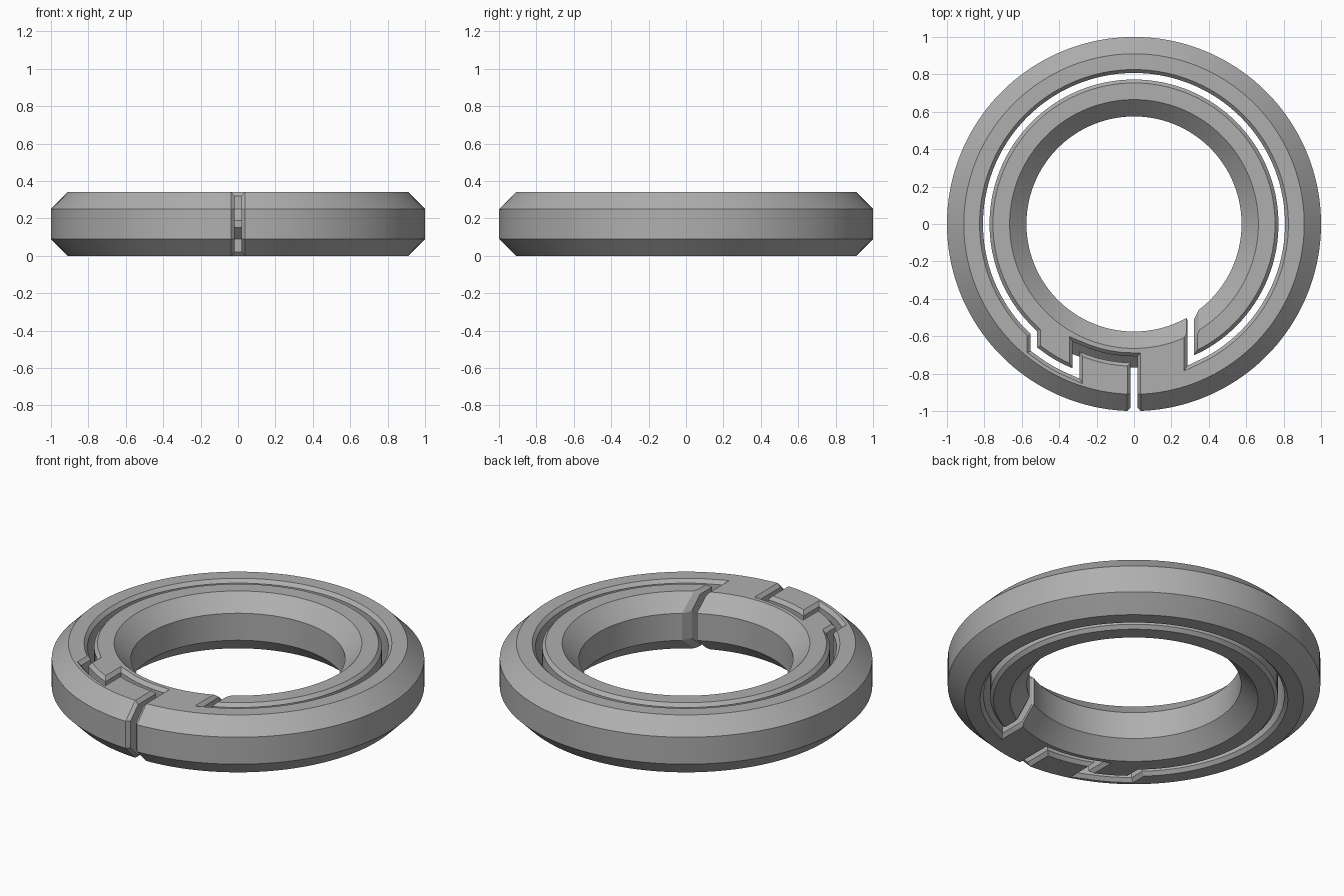
import bpy, bmesh, math
from mathutils import Vector

cube = bpy.data.objects.get("Cube")
if cube:
    bpy.data.objects.remove(cube, do_unlink=True)

HEIGHT, BEVEL = 0.34, 0.09
R_OUT, R_IN = 1.0, 0.575
HALF_GAP = 0.0175
HOOK_X, STEP_X, END_X = -0.31, -0.535, 0.303
R_STEP, R_RING = 0.857, 0.79


def new_object(name, bm):
    bmesh.ops.recalc_face_normals(bm, faces=bm.faces)
    mesh = bpy.data.meshes.new(name)
    bm.to_mesh(mesh)
    bm.free()
    obj = bpy.data.objects.new(name, mesh)
    bpy.context.collection.objects.link(obj)
    return obj


def bevel_depth(z):
    return max(0, BEVEL - z, z - (HEIGHT - BEVEL))


# Ring body: bevelled section turned about z
def ring_body(segments=180):
    bm = bmesh.new()
    inner, outer = R_IN + BEVEL, R_OUT - BEVEL
    low, high = BEVEL, HEIGHT - BEVEL
    profile = [(R_IN, low), (R_IN, high), (inner, HEIGHT), (outer, HEIGHT),
               (R_OUT, high), (R_OUT, low), (outer, 0), (inner, 0)]
    loops = []
    for i in range(segments):
        a = math.tau * i / segments
        loops.append([bm.verts.new((r * math.sin(a), -r * math.cos(a), z)) for r, z in profile])
    n = len(profile)
    for i in range(segments):
        p, q = loops[i], loops[(i + 1) % segments]
        for j in range(n):
            k = (j + 1) % n
            bm.faces.new((p[j], q[j], q[k], p[k]))
    return new_object("spiral_ring", bm)


# Arc measured from the front; short segments are kept away from its corners
def arc(r, x0, x1, count, turn=0.0, margin=0.1):
    a0, a1 = math.asin(x0 / r), math.asin(x1 / r) - turn
    inner = [a0 - margin + (a1 - a0 + 2 * margin) * i / (count - 1) for i in range(count)]
    return [Vector((r * math.sin(a), -r * math.cos(a))) for a in [a0] + inner + [a1]]


# Centre line and half width of the spiral cut at one height
def cut_path(r_hook, z, w):
    r_out, r_in = R_OUT - bevel_depth(z), R_IN + bevel_depth(z)

    def end_point(r):
        return Vector((END_X, -math.sqrt(r * r - END_X ** 2)))

    flare = w - 0.0375
    pts = [Vector((0, -r_out - 0.1)), Vector((0, -r_out - flare))]
    pts += arc(r_hook, 0, HOOK_X, 4)
    pts += arc(R_STEP, HOOK_X, STEP_X, 3)
    pts += arc(R_RING, STEP_X, END_X, 100, turn=math.tau)
    pts += [end_point(r_in - flare), end_point(r_in - 0.1)]
    return pts, [0.1375] + [w] * (len(pts) - 2) + [0.09]


# Mitred left and right borders of a path
def borders(pts, widths):
    left, right = [], []
    for i, p in enumerate(pts):
        before = (p - pts[i - 1]).normalized() if i else None
        after = (pts[i + 1] - p).normalized() if i + 1 < len(pts) else before
        before = before or after
        n0, n1 = Vector((-before.y, before.x)), Vector((-after.y, after.x))
        m = (n0 + n1).normalized()
        m = m * (widths[i] / m.dot(n1))
        left.append(p + m)
        right.append(p - m)
    return left, right


# Cutter: bevelled at top and bottom, bulging at mid height for the snap ridge
def spiral_cutter():
    bm = bmesh.new()
    wide = HALF_GAP + 0.0275
    levels = [(-0.01, wide, 0), (0.02, HALF_GAP, 0), (0.09, HALF_GAP, 0),
              (0.15, HALF_GAP, 0.06), (0.19, HALF_GAP, 0.06),
              (0.25, HALF_GAP, 0), (0.32, HALF_GAP, 0), (0.35, wide, 0)]
    grid = []
    for z, w, ridge in levels:
        sides = borders(*cut_path(0.725 + ridge, z, w))
        grid.append([[bm.verts.new((p.x, p.y, z)) for p in side] for side in sides])
    count = len(grid[0][0])
    for low, high in zip(grid, grid[1:]):
        for s in (0, 1):
            for k in range(count - 1):
                bm.faces.new((low[s][k], low[s][k + 1], high[s][k + 1], high[s][k]))
        for k in (0, count - 1):
            bm.faces.new((low[0][k], low[1][k], high[1][k], high[0][k]))
    for left, right in (grid[0], grid[-1]):
        for k in range(count - 1):
            bm.faces.new((left[k], left[k + 1], right[k + 1], right[k]))
    bmesh.ops.triangulate(bm, faces=bm.faces)
    return new_object("spiral_cutter", bm)


ring = ring_body()
cutter = spiral_cutter()
cutter.hide_render = True

# Grey material
mat = bpy.data.materials.new("grey")
mat.use_nodes = True
colour = (0.43, 0.43, 0.43, 1)
mat.diffuse_color = colour
mat.node_tree.nodes["Principled BSDF"].inputs["Base Color"].default_value = colour
ring.data.materials.append(mat)
cutter.data.materials.append(mat)

# Cut the spiral, then discard the cutter
cut = ring.modifiers.new("spiral_cut", "BOOLEAN")
cut.operation = "DIFFERENCE"
cut.solver = "EXACT"
cut.object = cutter
for o in bpy.context.selected_objects:
    o.select_set(False)
bpy.context.view_layer.objects.active = ring
ring.select_set(True)
bpy.ops.object.modifier_apply(modifier=cut.name)
bpy.data.objects.remove(cutter, do_unlink=True)
bpy.ops.object.shade_smooth_by_angle(angle=math.radians(25))
